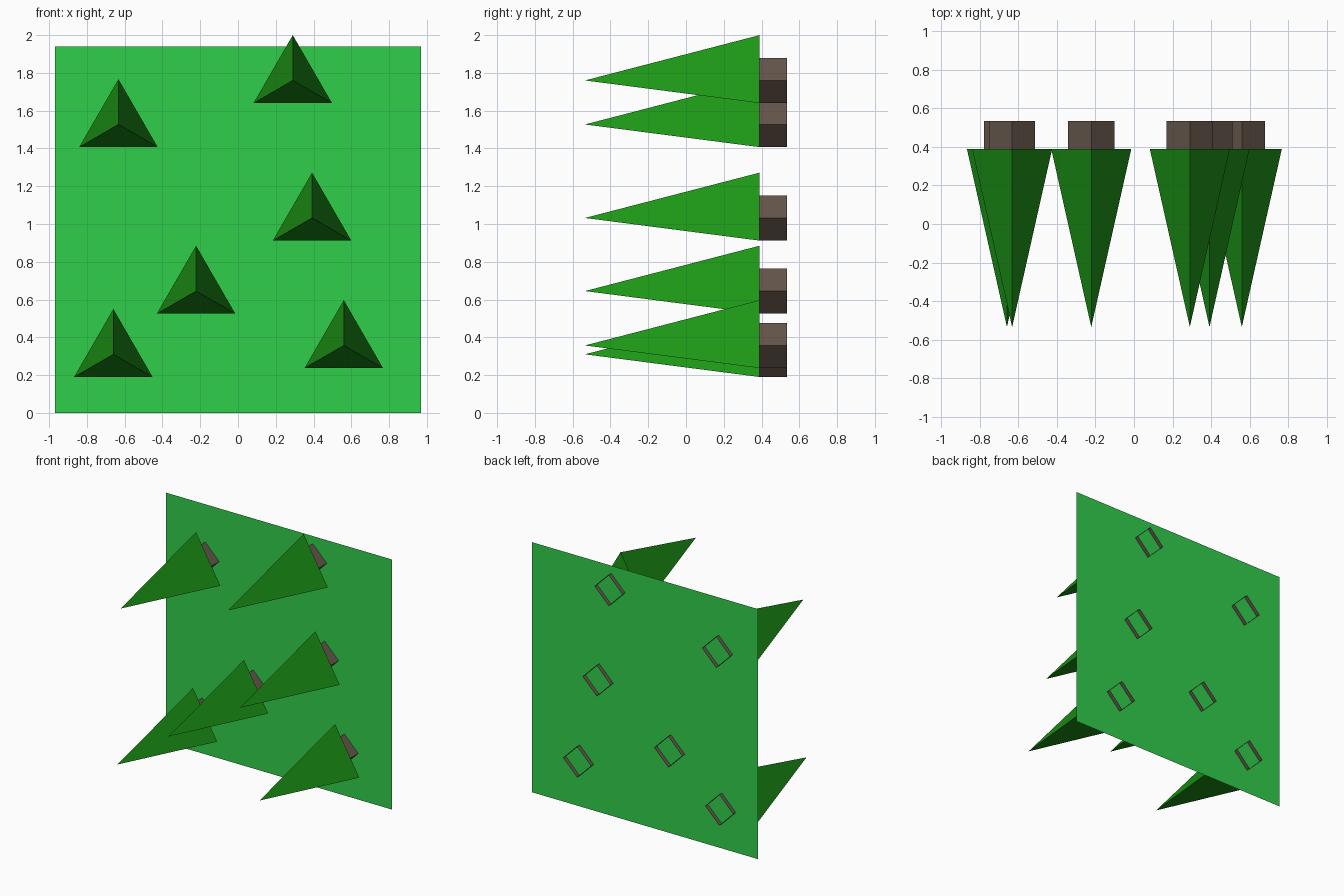
import bpy, bmesh
from math import radians
from mathutils import Matrix

if "Cube" in bpy.data.objects:
    bpy.data.objects.remove(bpy.data.objects["Cube"])


def material(name, rgb):
    mat = bpy.data.materials.new(name)
    mat.diffuse_color = (*rgb, 1)
    mat.use_nodes = True
    mat.node_tree.nodes["Principled BSDF"].inputs["Base Color"].default_value = mat.diffuse_color
    return mat


GRASS = material("grass", (0.03, 0.62, 0.07))
LEAVES = material("leaves", (0.012, 0.30, 0.008))
BARK = material("bark", (0.13, 0.095, 0.07))


def finish(bm, name, mat, loc):
    # Turn local +z to face the front (-y) and local +y to point up
    bm.transform(Matrix.Rotation(radians(90), 4, 'X'))
    mesh = bpy.data.meshes.new(name)
    bm.to_mesh(mesh)
    bm.free()
    mesh.materials.append(mat)
    obj = bpy.data.objects.new(name, mesh)
    obj.location = loc
    bpy.context.collection.objects.link(obj)


def cone(name, mat, sides, r1, r2, y_back, y_front, x, z, caps):
    bm = bmesh.new()
    bmesh.ops.create_cone(bm, cap_ends=caps, segments=sides, radius1=r1,
                          radius2=r2, depth=y_back - y_front)
    bmesh.ops.remove_doubles(bm, verts=bm.verts, dist=1e-5)
    finish(bm, name, mat, (x, (y_back + y_front) / 2, z))


# Flat upright ground sheet
bm = bmesh.new()
bmesh.ops.create_grid(bm, x_segments=1, y_segments=1, size=0.97)
finish(bm, "ground_sheet", GRASS, (0, 0.503, 0.97))

# Six trees: open square trunk and three-sided crown pointing forward
TREES = [(-0.633, 1.527), (0.29, 1.76), (0.392, 1.032),
         (-0.222, 0.645), (-0.66, 0.31), (0.56, 0.357)]
for i, (x, z) in enumerate(TREES, 1):
    cone(f"trunk_{i}", BARK, 4, 0.12, 0.12, 0.535, 0.39, x, z, False)
    cone(f"crown_{i}", LEAVES, 3, 0.24, 0, 0.39, -0.535, x, z, True)
